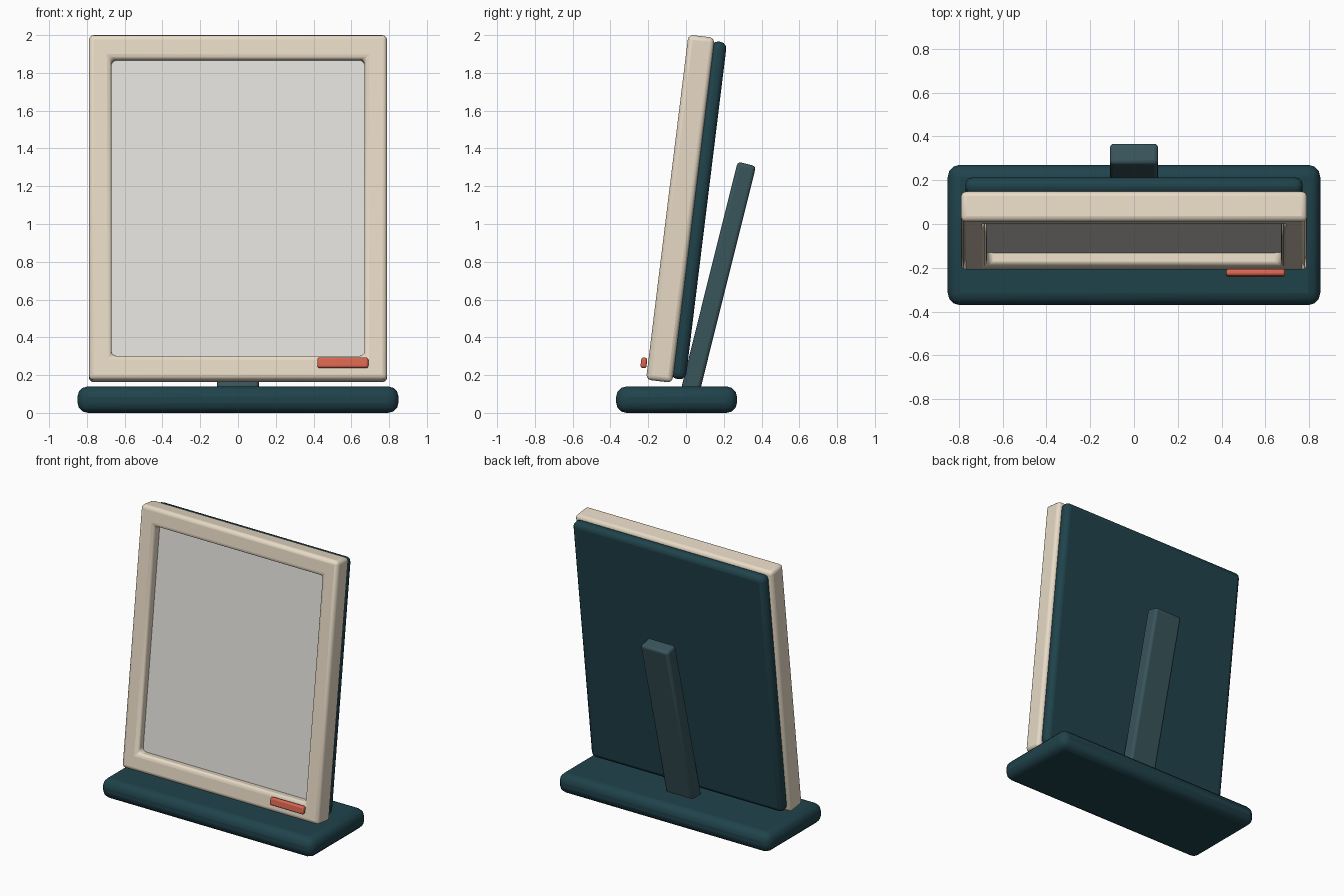
import bpy, bmesh
from math import radians
from mathutils import Vector, Matrix

if "Cube" in bpy.data.objects:
    bpy.data.objects.remove(bpy.data.objects["Cube"])

def material(name, rgb):
    m = bpy.data.materials.new(name)
    m.diffuse_color = (*rgb, 1)
    m.use_nodes = True
    m.node_tree.nodes["Principled BSDF"].inputs["Base Color"].default_value = m.diffuse_color
    return m

CREAM = material("cream", (0.80, 0.70, 0.56))
TEAL = material("dark_teal", (0.014, 0.055, 0.070))
SLATE = material("slate", (0.040, 0.090, 0.105))
GLASS = material("pale_grey", (0.76, 0.75, 0.71))
CORAL = material("coral", (0.70, 0.13, 0.08))

# the framed panel leans back about its own centre
LEAN = Matrix.Translation((0, -0.03, 1.081)) @ Matrix.Rotation(radians(-7), 4, 'X')

def finish(name, bm, mat, matrix, bevel, segments):
    bmesh.ops.recalc_face_normals(bm, faces=bm.faces)
    me = bpy.data.meshes.new(name)
    bm.to_mesh(me)
    bm.free()
    ob = bpy.data.objects.new(name, me)
    bpy.context.collection.objects.link(ob)
    ob.matrix_world = matrix
    me.materials.append(mat)
    if bevel:
        mod = ob.modifiers.new("rounded_edges", 'BEVEL')
        mod.width, mod.segments = bevel, segments
        mod.limit_method = 'ANGLE'
    bpy.context.view_layer.objects.active = ob
    bpy.ops.object.select_all(action='DESELECT')
    ob.select_set(True)
    bpy.ops.object.shade_smooth_by_angle(angle=radians(35))
    return ob

def box(name, size, mat, matrix, bevel=0, segments=3):
    bm = bmesh.new()
    bmesh.ops.create_cube(bm, size=1)
    bmesh.ops.scale(bm, vec=Vector(size), verts=bm.verts)
    return finish(name, bm, mat, matrix, bevel, segments)

def ring(name, outer, inner, depth, mat, matrix, bevel):
    """Rectangular frame in the local XZ plane, from half sizes."""
    bm = bmesh.new()
    corners = [(-1, -1), (1, -1), (1, 1), (-1, 1)]
    loops = [[bm.verts.new((sx * h[0], y, sz * h[1])) for sx, sz in corners]
             for h, y in ((outer, -depth / 2), (inner, -depth / 2),
                          (inner, depth / 2), (outer, depth / 2))]
    for a in range(4):
        la, lb = loops[a], loops[(a + 1) % 4]
        for i in range(4):
            j = (i + 1) % 4
            bm.faces.new((la[i], la[j], lb[j], lb[i]))
    return finish(name, bm, mat, matrix, bevel, 3)

def at(x, y, z):
    return Matrix.Translation((x, y, z))

# foot plate
box("base", (1.70, 0.64, 0.14), TEAL, at(0, -0.05, 0.07), 0.055)

# leaning frame, screen and back cover
ring("frame", (0.79, 0.92), (0.67, 0.79), 0.14, CREAM, LEAN, 0.025)
box("screen", (1.36, 0.03, 1.60), GLASS, LEAN @ at(0, 0.010, 0))
box("back_cover", (1.54, 0.08, 1.80), TEAL, LEAN @ at(0, 0.098, 0.003), 0.035)

# rear support strut, sunk into the base
box("support_strut", (0.22, 0.10, 1.24), SLATE,
    at(0, 0.172, 0.716) @ Matrix.Rotation(radians(-14), 4, 'X'), 0.018)

# accent tab on the lower right of the frame
box("accent_tab", (0.27, 0.032, 0.056), CORAL,
    at(0.555, -0.223, 0.265) @ Matrix.Rotation(radians(-7), 4, 'X'), 0.012)
